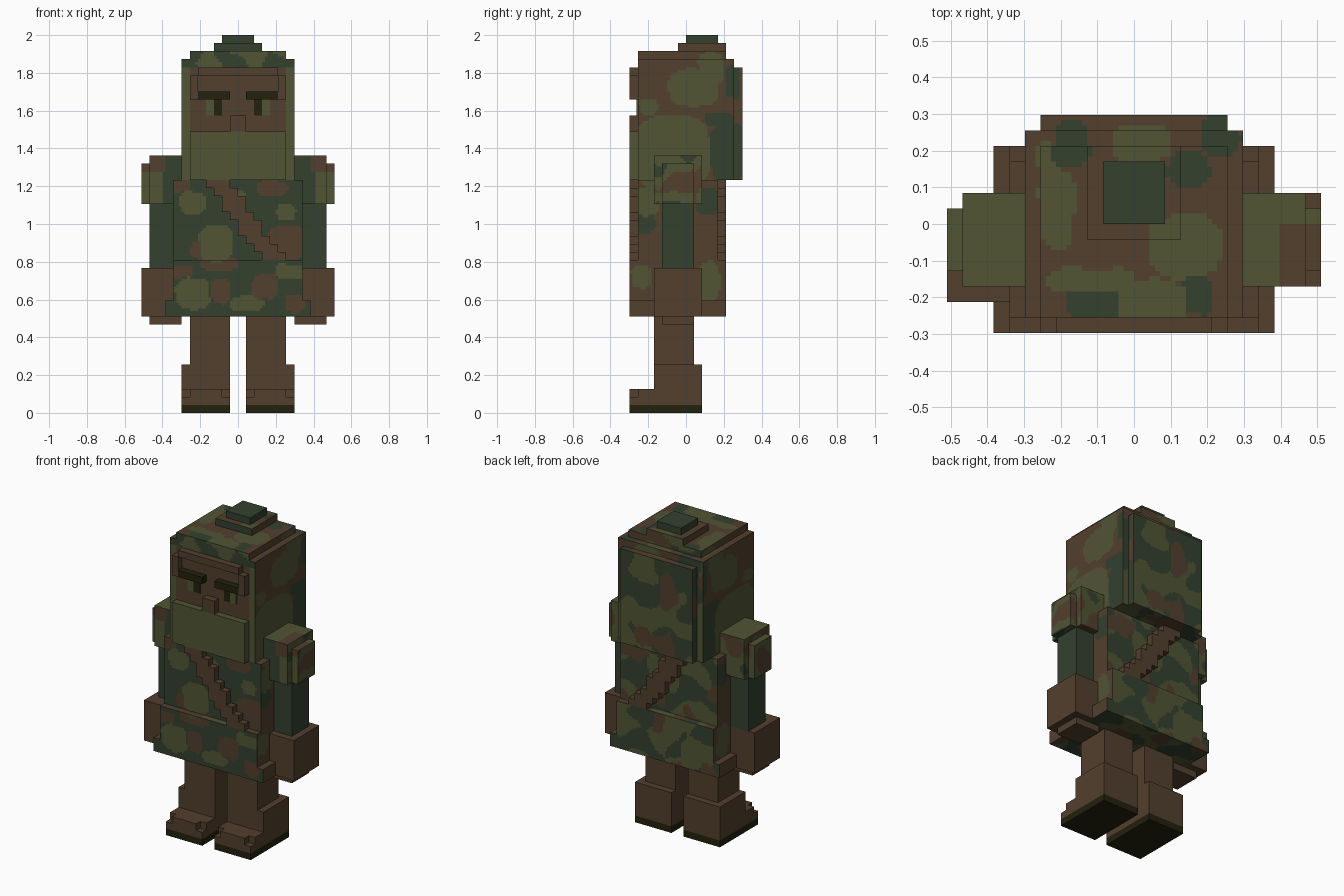
import bpy, bmesh, math
from mathutils import Vector, noise

if "Cube" in bpy.data.objects:
    bpy.data.objects.remove(bpy.data.objects["Cube"])

V = 2 / 47          # edge of one block
SUB = 3             # camouflage cells per block
OLIVE, GREEN, BROWN, DARK = range(4)


def material(name, rgb):
    m = bpy.data.materials.new(name)
    m.diffuse_color = (*rgb, 1)
    m.use_nodes = True
    m.node_tree.nodes["Principled BSDF"].inputs["Base Color"].default_value = m.diffuse_color
    return m


MATS = [material("olive", (0.082, 0.090, 0.034)),
        material("dark green", (0.033, 0.052, 0.028)),
        material("brown", (0.085, 0.050, 0.027)),
        material("dark sole", (0.017, 0.015, 0.004))]

# Camouflage blobs: centre u, v, radius u, v, colour (metres)
FRONT = [(-.12, .90, .09, .10, OLIVE), (-.30, 1.21, .05, .04, BROWN), (-.24, 1.11, .07, .06, OLIVE),
         (-.20, .86, .05, .05, BROWN), (-.10, .79, .10, .04, BROWN), (.26, .90, .10, .09, BROWN),
         (.18, 1.19, .08, .04, BROWN), (.25, 1.06, .05, .04, OLIVE), (-.02, 1.13, .06, .05, OLIVE),
         (-.24, .63, .09, .08, OLIVE), (.14, .67, .07, .07, BROWN), (-.09, .64, .05, .07, BROWN),
         (.05, .58, .09, .04, OLIVE), (.28, .75, .08, .04, OLIVE), (.02, .73, .06, .05, GREEN),
         (.30, .58, .05, .05, BROWN), (-.30, .75, .06, .04, BROWN)]
SIDE = [(.04, 1.72, .13, .10, OLIVE), (.13, 1.83, .07, .08, OLIVE), (-.07, 1.38, .20, .20, OLIVE),
        (.22, 1.38, .09, .16, GREEN), (.20, 1.50, .05, .04, OLIVE), (.18, 1.55, .08, .04, GREEN),
        (-.20, 1.62, .05, .04, OLIVE), (.25, 1.75, .04, .09, GREEN), (-.24, .72, .05, .06, OLIVE),
        (-.20, 1.12, .06, .08, OLIVE), (.12, 1.12, .06, .07, GREEN), (.12, .70, .06, .10, OLIVE),
        (-.22, 1.00, .06, .05, GREEN)]
TOP = [(.14, -.06, .10, .09, OLIVE), (-.21, .04, .05, .11, OLIVE), (-.12, -.15, .12, .03, OLIVE),
       (-.11, -.22, .07, .05, GREEN), (.03, -.22, .11, .07, OLIVE), (.17, -.20, .05, .05, GREEN),
       (.15, .15, .06, .05, GREEN), (.02, .22, .08, .05, OLIVE), (-.17, .22, .05, .06, GREEN),
       (.24, .24, .05, .05, GREEN), (-.23, .18, .04, .04, OLIVE)]


def camo(p, n):
    """Colour of one camouflage cell from its place and direction."""
    w = p + 0.012 * noise.noise_vector(p * 14)
    if n.y < -.5:
        blobs, u, v, base = FRONT, w.x, w.z, GREEN
    elif n.z > .5:
        blobs, u, v, base = TOP, w.x, w.y, BROWN
    elif abs(n.x) > .5:
        blobs, u, v, base = SIDE, w.y, w.z, BROWN
    else:
        a = noise.noise(p * 6.5 + Vector((3, 1, 7)))
        b = noise.noise(p * 6.5 + Vector((11, 5, 2)))
        return BROWN if b > .28 else OLIVE if a > .02 else GREEN
    for cu, cv, ru, rv, c in blobs:
        if abs((u - cu) / ru) ** 3 + abs((v - cv) / rv) ** 3 < 1:
            return c
    return base


def head_colour(p, n):
    x, z = abs(p.x / V), p.z / V
    if n.y < -.5 and z < 43:
        return BROWN if x < 6 and 35 < z else OLIVE
    if n.y < -.5:
        return GREEN if noise.noise(p * 9) > 0 else OLIVE
    return camo(p, n)


def shoulder_colour(p, n):
    x, z = abs(p.x / V), p.z / V
    if n.z > .5:
        return BROWN if x > 9.3 and p.y < 0 and p.x > 0 else OLIVE
    if n.y < -.5:
        return BROWN if z > 30 and x > 9 else GREEN if x < 9.5 else OLIVE
    a = noise.noise(p * 7)
    return BROWN if a > .2 else OLIVE if a > -.25 else GREEN


def build(name, boxes, colour):
    """One object from boxes (x0, x1, y0, y1, z0, z1 in blocks); colour is a slot or a rule."""
    bm = bmesh.new()
    rule = callable(colour)
    for b in boxes:
        lo, hi = b[0::2], b[1::2]
        for ax in range(3):
            i, j = (ax + 1) % 3, (ax + 2) % 3
            ni = max(1, round((hi[i] - lo[i]) * SUB)) if rule else 1
            nj = max(1, round((hi[j] - lo[j]) * SUB)) if rule else 1
            for side in (0, 1):
                normal = Vector((0, 0, 0))
                normal[ax] = 2 * side - 1
                grid = []
                for s in range(ni + 1):
                    row = []
                    for t in range(nj + 1):
                        co = Vector((0, 0, 0))
                        co[ax] = hi[ax] if side else lo[ax]
                        co[i] = lo[i] + (hi[i] - lo[i]) * s / ni
                        co[j] = lo[j] + (hi[j] - lo[j]) * t / nj
                        row.append(bm.verts.new(co * V))
                    grid.append(row)
                for s in range(ni):
                    for t in range(nj):
                        q = [grid[s][t], grid[s + 1][t], grid[s + 1][t + 1], grid[s][t + 1]]
                        f = bm.faces.new(q if side else q[::-1])
                        centre = sum((k.co for k in q), Vector()) / 4
                        f.material_index = colour(centre, normal) if rule else colour
    me = bpy.data.meshes.new(name)
    bm.to_mesh(me)
    bm.free()
    for m in MATS:
        me.materials.append(m)
    ob = bpy.data.objects.new(name, me)
    bpy.context.collection.objects.link(ob)
    return ob


def mirrored(boxes, s):
    return [b if s > 0 else (-b[1], -b[0], *b[2:]) for b in boxes]


# Hooded head with stepped crown and back panel
build("head", [(-7, 7, -6, 6, 29, 44), (-6, 6, -6, 5, 44, 45), (-6, 6, 6, 7, 29, 43)], head_colour)
build("crown_step", [(-3, 3, -1, 5, 45, 46)], camo)
build("crown_top", [(-2, 2, 0, 4, 46, 47)], GREEN)
build("face_mask", [(-6, 6, -7, -6, 29, 35)], OLIVE)
build("nose", [(-1, 1, -7, -6, 35, 37)], BROWN)
build("hood_brim", [(-5, 5, -7, -6, 42, 43), (-6, -5, -7, -6, 39, 42), (5, 6, -7, -6, 39, 42)], BROWN)

# Tunic: torso, skirt and flared side hems
build("torso", [(-8, 8, -6, 4, 19, 29)], camo)
build("skirt", [(-8, 8, -7, 5, 12, 19)], camo)
for s, side in ((1, "right"), (-1, "left")):
    build(side + "_hem", mirrored([(8, 9, -7, 5, 12, 14)], s), camo)

# Diagonal sash, stepped on front and back
for name, y in (("front_sash", -7), ("back_sash", 4)):
    steps = [(-4 + round(i * .75), -1 + round(i * .75), y, y + 1, 28 - i, 29 - i) for i in range(10)]
    build(name, steps, BROWN)

for s, side in ((1, "right"), (-1, "left")):
    d = 0 if s > 0 else -1      # the left hand sits one block further forward
    # Eyes and brows
    build(side + "_brow", mirrored([(1, 5, -7, -6, 39, 40)], s), DARK)
    build(side + "_iris", mirrored([(3, 4, -6.15, -6, 37, 39)], s), OLIVE)
    build(side + "_pupil", mirrored([(2, 3, -6.15, -6, 37, 39)], s), DARK)
    # Arms
    build(side + "_shoulder", mirrored([(7, 11, -4, 2, 26, 32), (11, 12, -3, 1, 26, 31)], s),
          shoulder_colour)
    build(side + "_arm", mirrored([(8, 11, -3, 1, 18, 26)], s), GREEN)
    build(side + "_hand", mirrored([(8, 12, -4 + d, 2 + d, 12, 18)], s), BROWN)
    build(side + "_fingers", mirrored([(7, 11, -3 + d, 1 + d, 11, 12)], s), BROWN)
    # Legs and boots
    build(side + "_leg", mirrored([(1, 6, -4, 1, 6, 12)], s), BROWN)
    build(side + "_boot", mirrored([(1, 7, -4, 2, 1, 6), (1, 7, -7, -4, 1, 2),
                                    (1, 7, -6, -4, 2, 3), (2, 6, -7, -6, 2, 3)], s), BROWN)
    build(side + "_sole", mirrored([(1, 7, -7, 2, 0, 1)], s), DARK)
